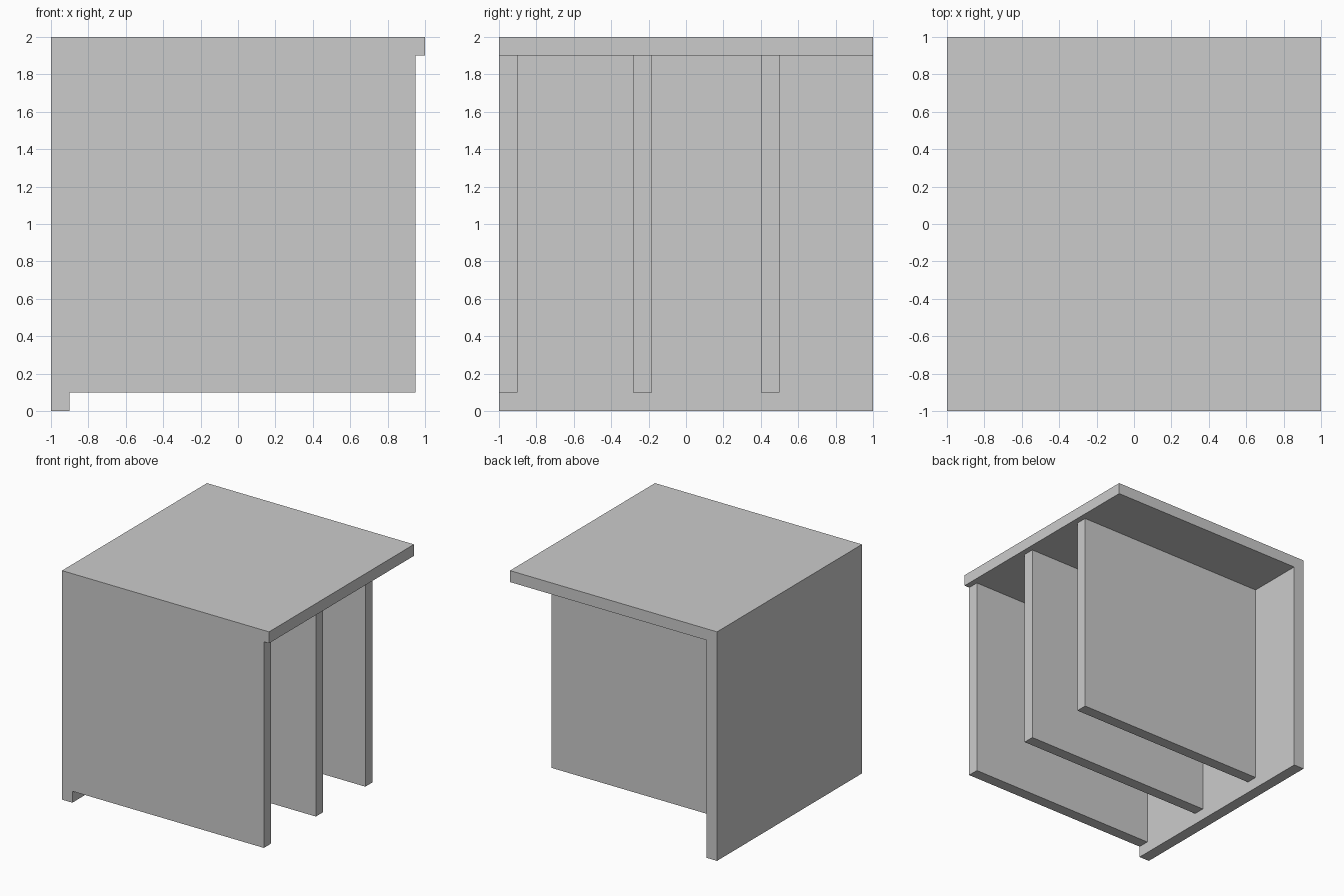
import bpy

if "Cube" in bpy.data.objects:
    bpy.data.objects.remove(bpy.data.objects["Cube"])

T = 0.1  # board thickness


def board(name, x, y, z):
    """Box spanning the given (min, max) range on each axis."""
    spans = (x, y, z)
    bpy.ops.mesh.primitive_cube_add(size=1, location=[(a + b) / 2 for a, b in spans])
    obj = bpy.context.object
    obj.name = name
    obj.scale = [b - a for a, b in spans]
    bpy.ops.object.transform_apply(location=False, rotation=False, scale=True)
    return obj


# Top board, overhanging the open right side
board("top_board", (-1, 1), (-1, 1), (2 - T, 2))

# Full-depth side board that reaches the floor
board("side_board", (-1, -1 + T), (-1, 1), (0, 2 - T))

# Front panel and two dividers, raised off the floor
for name, y in (("front_panel", -1), ("middle_divider", -0.283), ("rear_divider", 0.4)):
    board(name, (-1 + T, 0.95), (y, y + T), (T, 2 - T))
